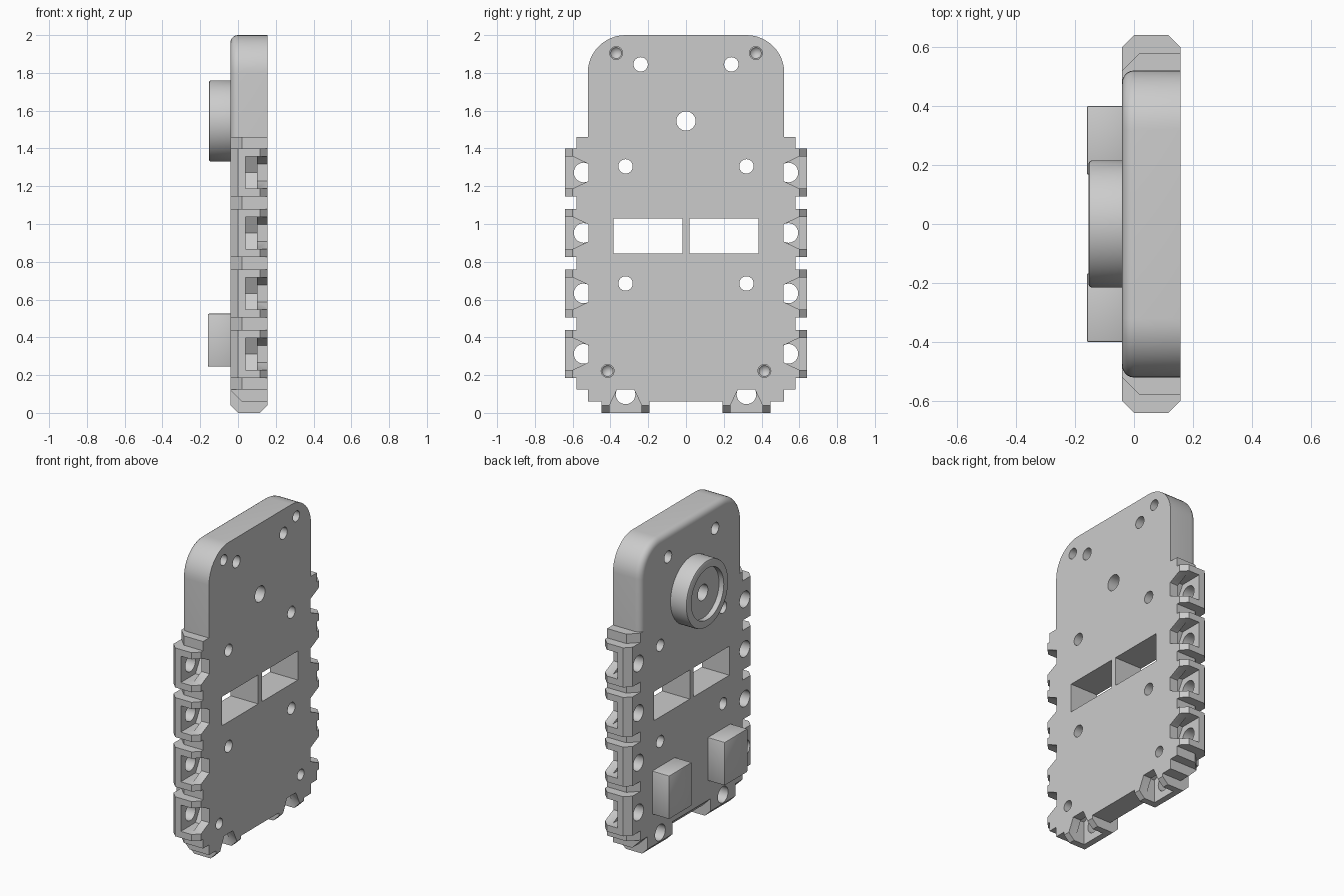
import bpy, bmesh, math
from mathutils import Matrix, Vector

cube = bpy.data.objects.get("Cube")
if cube:
    bpy.data.objects.remove(cube)

BACK, FACE = -0.04, 0.157          # plate thickness along x
PITCH = 0.32

grey = bpy.data.materials.new("plain grey")
grey.use_nodes = True
grey.diffuse_color = (0.6, 0.6, 0.6, 1)
grey.node_tree.nodes["Principled BSDF"].inputs["Base Color"].default_value = (0.6, 0.6, 0.6, 1)


def make(name, bm, coll=None):
    bmesh.ops.recalc_face_normals(bm, faces=bm.faces)
    mesh = bpy.data.meshes.new(name)
    bm.to_mesh(mesh)
    bm.free()
    mesh.materials.append(grey)
    ob = bpy.data.objects.new(name, mesh)
    (coll or bpy.context.scene.collection).objects.link(ob)
    return ob


def prism(pts, lo, hi, place):
    """Extrude a 2D outline from lo to hi; place maps (u, v, w) to the world."""
    bm = bmesh.new()
    base = bm.faces.new([bm.verts.new(place(u, v, lo)) for u, v in pts])
    geo = bmesh.ops.extrude_face_region(bm, geom=[base])["geom"]
    step = Vector(place(0, 0, hi)) - Vector(place(0, 0, lo))
    bmesh.ops.translate(bm, vec=step, verts=[g for g in geo if isinstance(g, bmesh.types.BMVert)])
    return bm


def box(x0, x1, y0, y1, z0, z1):
    return prism([(y0, z0), (y1, z0), (y1, z1), (y0, z1)], x0, x1, lambda u, v, w: (w, u, v))


def rod(x0, x1, y, z, r0, r1=None, n=32):
    bm = bmesh.new()
    m = Matrix.Translation(((x0 + x1) / 2, y, z)) @ Matrix.Rotation(math.pi / 2, 4, 'Y')
    bmesh.ops.create_cone(bm, cap_ends=True, segments=n, radius1=r0,
                          radius2=r0 if r1 is None else r1, depth=x1 - x0, matrix=m)
    return bm


def combine(target, operation, coll):
    mod = target.modifiers.new(operation.title(), 'BOOLEAN')
    mod.operation, mod.solver = operation, 'EXACT'
    mod.operand_type, mod.collection = 'COLLECTION', coll


def helper_collection(name):
    coll = bpy.data.collections.new(name)
    bpy.context.scene.collection.children.link(coll)
    return coll


solids, cutters = helper_collection("added solids"), helper_collection("cutters")

# Main plate: round-topped outline with a filleted rear rim
outline = [(-0.52, 0.12), (0.52, 0.12)]
for sign, start in ((1, 0), (-1, 90)):
    for i in range(13):
        a = math.radians(start + i * 7.5)
        outline.append((sign * 0.32 + 0.2 * math.cos(a), 1.8 + 0.2 * math.sin(a)))
bm = prism(outline, BACK, FACE, lambda u, v, w: (w, u, v))
rim = [e for e in bm.edges if all(abs(v.co.x - BACK) < 1e-4 for v in e.verts)]
bmesh.ops.bevel(bm, geom=rim, offset=0.04, segments=5, profile=0.5, affect='EDGES')
plate = make("body_plate", bm)

# Edge strips, lugs and nut pockets are described by (x, out, along)
def side_place(sign, z):
    return lambda x, out, along: (x, sign * out, z + along)


def bottom_place(y):
    return lambda x, out, along: (x, y + along, 0.64 - out)


strip = [(BACK, 0.4), (BACK, 0.52), (0.02, 0.58), (FACE, 0.58), (FACE, 0.4)]
lug = [(BACK, 0.42), (BACK, 0.6), (0, 0.64), (0.117, 0.64), (FACE, 0.6), (FACE, 0.42)]
slot = [(0.7, -0.085), (0.7, 0.085), (0.6, 0.085), (0.516, 0.045), (0.516, -0.045), (0.6, -0.085)]
nut = [(0.7, -0.085), (0.7, 0.085), (0.49, 0.085), (0.442, 0), (0.49, -0.085)]

for sign in (-1, 1):
    make("side_strip", prism(strip, 0.125, 1.46, side_place(sign, 0)), solids)
make("bottom_strip", prism(strip, -0.52, 0.52, bottom_place(0)), solids)

places = [side_place(s, 0.3125 + i * PITCH) for s in (-1, 1) for i in range(4)]
places += [bottom_place(-PITCH), bottom_place(PITCH)]
for place in places:
    make("lug", prism(lug, -0.1275, 0.1275, place), solids)
    pocket = lambda out, along, x, p=place: p(x, out, along)
    make("slot_cutter", prism(slot, 0.07, 0.2, pocket), cutters)
    make("nut_cutter", prism(nut, 0.04, 0.1, pocket), cutters)
    _, y, z = place(0, 0.542, 0)
    make("bolt_cutter", rod(-0.1, 0.07, y, z, 0.052), cutters)

# Through holes, blind holes and the two windows
make("centre_cutter", rod(-0.1, 0.3, 0, 1.545, 0.051), cutters)
for s in (-1, 1):
    for y, z in ((0.24, 1.845), (PITCH, 1.305), (PITCH, 0.685)):
        make("hole_cutter", rod(-0.1, 0.3, s * y, z, 0.038), cutters)
    for y, z in ((0.37, 1.905), (0.415, 0.222)):
        make("drill_cutter", rod(0.075, 0.3, s * y, z, 0.034), cutters)
        make("drill_tip", rod(0.045, 0.08, s * y, z, 0.0, 0.034), cutters)
    lo, hi = sorted((s * 0.018, s * 0.385))
    make("window_cutter", box(-0.1, 0.3, lo, hi, 0.843, 1.03), cutters)

combine(plate, 'UNION', solids)
combine(plate, 'DIFFERENCE', cutters)

# Bake the cuts and drop the helpers
deps = bpy.context.evaluated_depsgraph_get()
baked = bpy.data.meshes.new_from_object(plate.evaluated_get(deps))
plate.modifiers.clear()
plate.data = baked
for coll in (solids, cutters):
    for ob in list(coll.objects):
        bpy.data.objects.remove(ob)
    bpy.data.collections.remove(coll)

# Round boss with a shallow recess, turned around the centre hole
ring = [(0.051, -0.03), (0.051, -0.12), (0.165, -0.12), (0.165, -0.154),
        (0.205, -0.154), (0.212, -0.151), (0.215, -0.144), (0.215, -0.03)]
bm = bmesh.new()
verts = [bm.verts.new((x, r, 1.545)) for r, x in ring]
edges = [bm.edges.new((verts[i - 1], verts[i])) for i in range(len(verts))]
bmesh.ops.spin(bm, geom=verts + edges, cent=(0, 0, 1.545), axis=(1, 0, 0),
               angle=math.tau, steps=64, use_duplicate=False)
bmesh.ops.remove_doubles(bm, verts=bm.verts, dist=1e-4)
boss = make("round_boss", bm)

# Two raised pads
parts = [plate, boss]
for s, name in ((-1, "right_pad"), (1, "left_pad")):
    lo, hi = sorted((s * 0.167, s * 0.4))
    bm = box(-0.16, -0.03, lo, hi, 0.245, 0.525)
    bmesh.ops.bevel(bm, geom=bm.edges[:], offset=0.006, segments=2, profile=0.5, affect='EDGES')
    parts.append(make(name, bm))

# Smooth shading with sharp edges kept
bpy.ops.object.select_all(action='DESELECT')
for ob in parts:
    ob.select_set(True)
bpy.context.view_layer.objects.active = plate
bpy.ops.object.shade_smooth_by_angle(angle=math.radians(30))
